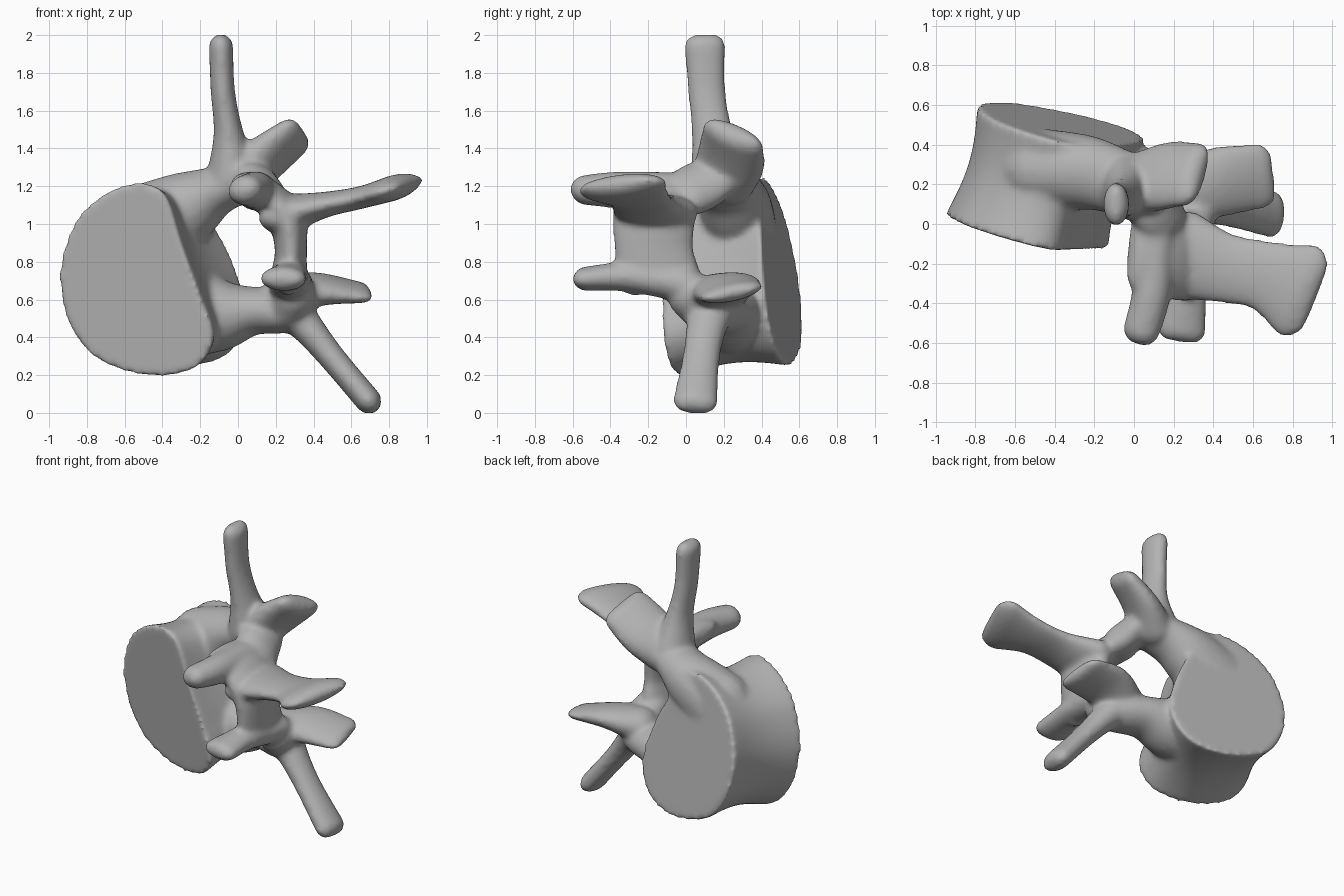
import bpy, bmesh
from math import sin, cos, pi
from mathutils import Vector

cube = bpy.data.objects.get("Cube")
if cube:
    bpy.data.objects.remove(cube)

bone = bpy.data.materials.new("grey bone")
bone.use_nodes = True
GREY = (0.45, 0.45, 0.45, 1)
bone.diffuse_color = GREY
bone.node_tree.nodes["Principled BSDF"].inputs["Base Color"].default_value = GREY

bm = bmesh.new()


def spline(points, steps, closed=False):
    """Smooth curve through points of any dimension."""
    pts = [Vector(p) for p in points]
    n = len(pts)
    pick = (lambda i: pts[i % n]) if closed else (lambda i: pts[max(0, min(n - 1, i))])
    out = []
    for i in range(n if closed else n - 1):
        a, b, c, d = (pick(i + k) for k in (-1, 0, 1, 2))
        for s in range(steps):
            t = s / steps
            out.append(b + (c - a) * t / 2 + (a * 2 - b * 5 + c * 4 - d) * t * t / 2
                       + (b * 3 - a - c * 3 + d) * t ** 3 / 2)
    return out if closed else out + [pts[-1]]


def skin(rings):
    """Close a stack of equal rings into a solid."""
    loops = [[bm.verts.new(p) for p in ring] for ring in rings]
    n = len(loops[0])
    faces = [bm.faces.new(loops[0]), bm.faces.new(loops[-1][::-1])]
    for a, b in zip(loops, loops[1:]):
        faces += [bm.faces.new((a[i], b[i], b[(i + 1) % n], a[(i + 1) % n])) for i in range(n)]
    bmesh.ops.recalc_face_normals(bm, faces=faces)


def limb(sections, wide=(0, 1, 0), sides=20):
    """Round-ended strut; each section is x, y, z, half width, half thickness."""
    path = spline(sections, 6)
    mids = [Vector(p[:3]) for p in path]
    last = len(path) - 1
    stack = []
    for i, p in enumerate(path):
        tangent = (mids[min(i + 1, last)] - mids[max(i - 1, 0)]).normalized()
        w, h = p[3], p[4]
        if i in (0, last):
            reach = max(h, w * .45)
            caps = [k * pi / 14 for k in range(7)]
            for a in (caps[::-1] if i == 0 else caps):
                move = tangent * reach * sin(a) * (-1 if i == 0 else 1)
                stack.append((mids[i] + move, tangent, w - reach * (1 - cos(a)), h * cos(a)))
        else:
            stack.append((mids[i], tangent, w, h))
    rings = []
    for c, t, w, h in stack:
        across = Vector(wide)
        across = (across - t * across.dot(t)).normalized()
        up = t.cross(across)
        angles = [2 * pi * k / sides for k in range(sides)]
        rings.append([c + across * w * cos(a) + up * h * sin(a) for a in angles])
    skin(rings)


# Drum-shaped body between two tilted end plates, slightly waisted
front_rim = [(-.39, 1.16), (-.54, 1.22), (-.73, 1.15), (-.88, .99), (-.95, .72), (-.89, .45),
             (-.73, .27), (-.45, .19), (-.22, .24), (-.13, .4), (-.2, .62), (-.3, .9)]
back_rim = front_rim[:9] + [(-.11, .42), (-.14, .65), (-.26, .92)]
rims = list(zip(spline(front_rim, 5, True), spline(back_rim, 5, True)))
rings = []
for k in range(13):
    t = k / 12
    size = 1 - .09 * sin(pi * t)
    ring = []
    for a, b in rims:
        x0, z0 = a.lerp(b, t)
        x = -.52 + (x0 + .52) * size + .16 * t
        z = .7 + (z0 - .7) * size * (1 - .03 * t) + .045 * t
        front = -.115 - .248 * x - .103 * z
        back = .53 - .234 * x - .162 * z
        ring.append(Vector((x, front + (back - front) * t, z)))
    rings.append(ring)
skin(rings)

# Upper pedicle, transverse process and articular processes
limb([(-.45, .27, .99, .21, .24), (-.25, .26, 1.1, .19, .19), (-.1, .22, 1.18, .17, .13),
      (.06, .15, 1.23, .16, .11), (.14, .02, 1.17, .15, .1)])
limb([(-.03, .18, 1.26, .16, .14), (-.05, .14, 1.48, .11, .08),
      (-.08, .11, 1.7, .1, .065), (-.09, .1, 1.94, .11, .065)])
limb([(.02, .2, 1.24, .17, .13), (.15, .24, 1.35, .19, .1), (.28, .25, 1.45, .18, .075)],
     wide=(.15, 1, -.55))
limb([(.1, 0, 1.17, .11, .1), (.09, -.33, 1.18, .1, .1), (.04, -.53, 1.18, .095, .08)],
     wide=(1, 0, .2))

# Lamina bridging both sides and the spinous process
limb([(.06, -.15, 1.19, .21, .085), (.17, -.16, 1.13, .22, .095), (.26, -.17, 1.02, .22, .1),
      (.28, -.17, .86, .21, .085), (.27, -.15, .74, .22, .095)])
limb([(.25, -.16, 1.05, .23, .11), (.45, -.22, 1.1, .18, .07),
      (.65, -.26, 1.14, .18, .06), (.82, -.33, 1.19, .25, .068)])

# Lower pedicle, transverse process and articular processes
limb([(-.35, .25, .55, .2, .25), (-.1, .23, .52, .2, .2), (.08, .2, .54, .17, .13),
      (.25, .13, .55, .15, .125), (.3, .03, .62, .13, .11)])
limb([(.25, .14, .58, .15, .13), (.36, .11, .46, .11, .09),
      (.5, .08, .29, .1, .072), (.69, .05, .065, .12, .07)])
limb([(.25, .16, .62, .15, .12), (.42, .21, .655, .18, .085), (.63, .24, .64, .17, .05)],
     wide=(0, 1, .2))
limb([(.28, 0, .68, .12, .1), (.27, -.3, .72, .1, .08), (.24, -.53, .71, .125, .065)],
     wide=(1, 0, 0))

# Fuse everything into one smooth bone
mesh = bpy.data.meshes.new("vertebra")
bm.to_mesh(mesh)
bm.free()
mesh.materials.append(bone)
vertebra = bpy.data.objects.new("vertebra", mesh)
bpy.context.collection.objects.link(vertebra)
fuse = vertebra.modifiers.new("fuse", 'REMESH')
fuse.mode = 'VOXEL'
fuse.voxel_size = .016
fuse.use_smooth_shade = True
soften = vertebra.modifiers.new("soften", 'SMOOTH')
soften.factor = .5
soften.iterations = 12
